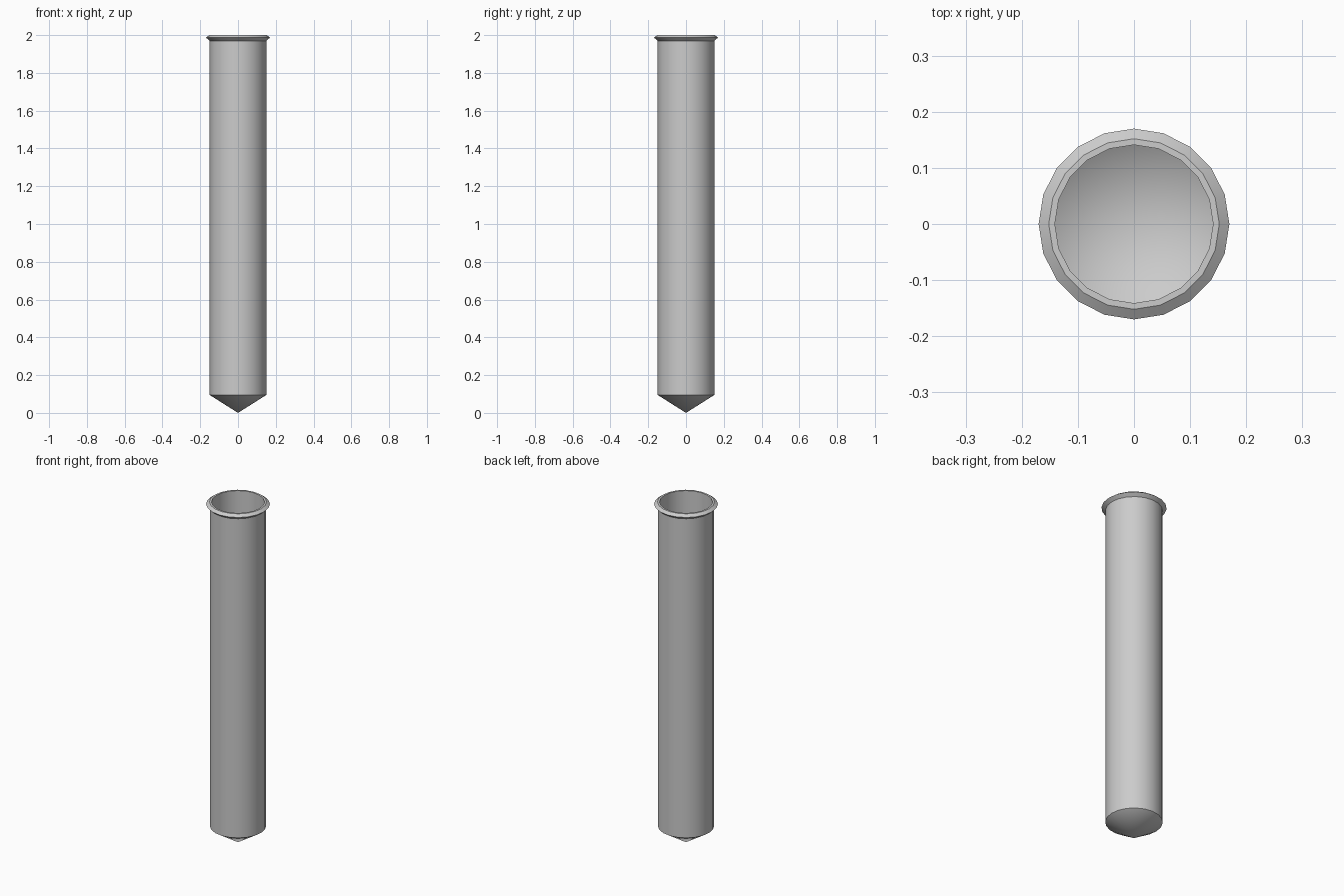
import bpy, math

if "Cube" in bpy.data.objects:
    bpy.data.objects.remove(bpy.data.objects["Cube"])

SIDES = 20


def lathe(name, profile, closed=False):
    """Revolve (radius, z) points about z; zero radius gives a single tip vertex."""
    verts, rings, faces = [], [], []
    for r, z in profile:
        start = len(verts)
        if r == 0:
            verts.append((0, 0, z))
            rings.append([start] * SIDES)
        else:
            for i in range(SIDES):
                a = 2 * math.pi * i / SIDES
                verts.append((r * math.cos(a), r * math.sin(a), z))
            rings.append(list(range(start, start + SIDES)))
    pairs = list(zip(rings, rings[1:]))
    if closed:
        pairs.append((rings[-1], rings[0]))
    for lo, hi in pairs:
        for i in range(SIDES):
            j = (i + 1) % SIDES
            faces.append(list(dict.fromkeys((lo[i], lo[j], hi[j], hi[i]))))
    mesh = bpy.data.meshes.new(name)
    mesh.from_pydata(verts, [], faces)
    mesh.update()
    obj = bpy.data.objects.new(name, mesh)
    bpy.context.collection.objects.link(obj)
    bpy.ops.object.select_all(action='DESELECT')
    obj.select_set(True)
    bpy.context.view_layer.objects.active = obj
    bpy.ops.object.shade_smooth_by_angle(angle=math.radians(30))
    return obj


# Hollow tube: conical tip, outer wall, flared lip, open mouth, inner wall and inner cone
lathe("tube", [
    (0, 0.0), (0.15, 0.095), (0.15, 1.97),
    (0.17, 1.987), (0.152, 2.0), (0.141, 2.0),
    (0.141, 0.10), (0, 0.012),
])
